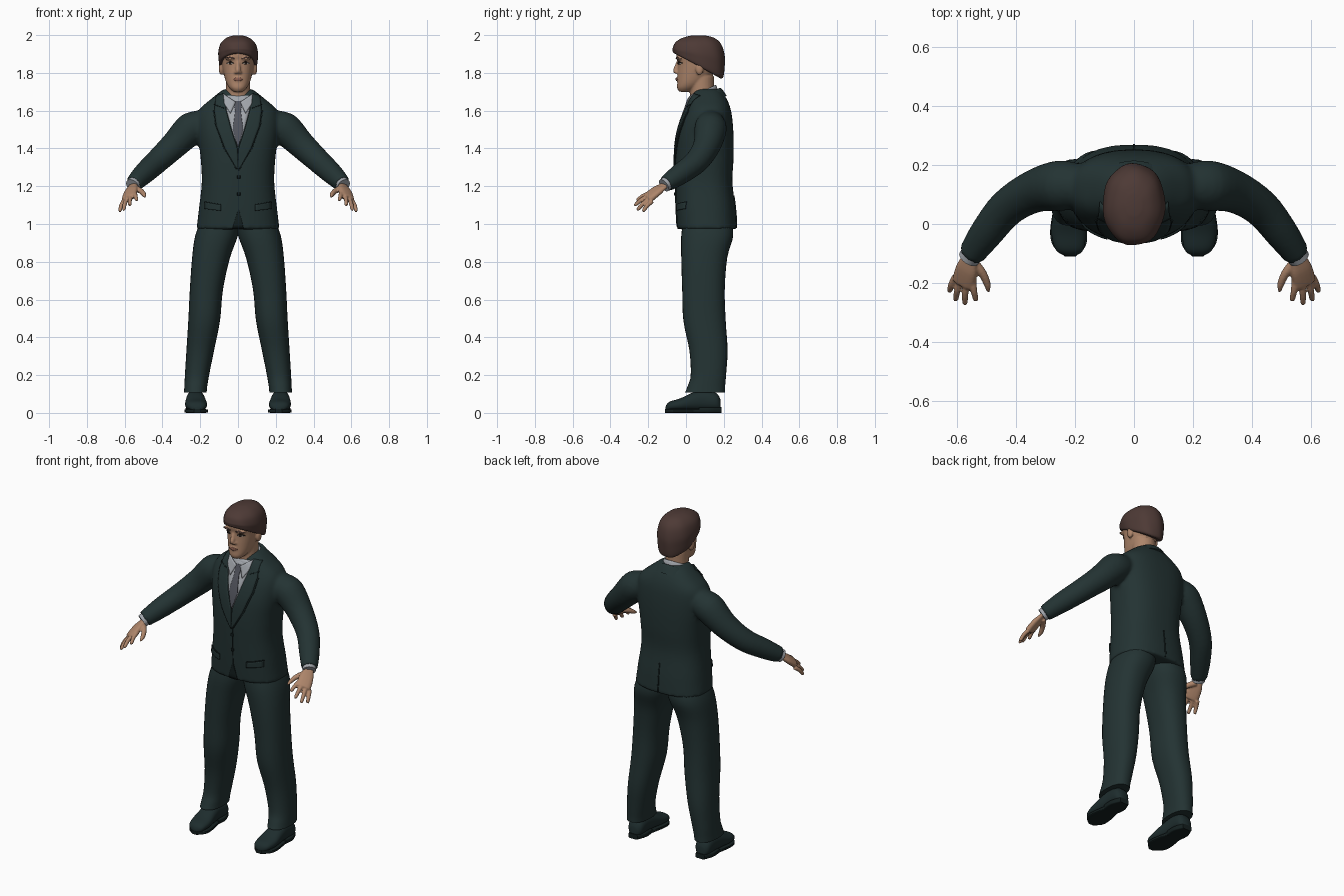
import bpy, bmesh, math
from mathutils import Vector as V
from mathutils.bvhtree import BVHTree

if "Cube" in bpy.data.objects:
    bpy.data.objects.remove(bpy.data.objects["Cube"])


def material(name, r, g, b):
    m = bpy.data.materials.new(name)
    m.use_nodes = True
    m.diffuse_color = (r, g, b, 1)
    node = next(n for n in m.node_tree.nodes if n.type == "BSDF_PRINCIPLED")
    node.inputs["Base Color"].default_value = (r, g, b, 1)
    node.inputs["Roughness"].default_value = 0.8
    return m


SUIT = material("dark green cloth", .017, .033, .033)
SEAM = material("dark seam", .007, .014, .014)
SHOE = material("shoe leather", .013, .026, .027)
SHIRT = material("grey white shirt", .36, .38, .41)
TIE = material("grey tie", .085, .09, .11)
SKIN = material("skin", .42, .235, .145)
LIPS = material("lips", .27, .12, .085)
HAIR = material("brown hair", .075, .042, .036)
EYE = material("eye white", .38, .34, .30)
IRIS = material("dark iris", .02, .013, .01)


def spline(a, b, c, d, t):
    return .5 * (2 * b + (c - a) * t + (2 * a - 5 * b + 4 * c - d) * t * t
                 + (3 * b - a - 3 * c + d) * t ** 3)


def loft(bm, rings, n=2.0, sides=28, steps=4, wave=0):
    """Skin smoothed superellipse rings, each (centre, half axis, half axis)."""
    last, loops = len(rings) - 1, []
    for k in range(last * steps + 1):
        i = min(k // steps, last - 1)
        t = k / steps - i
        four = [rings[max(0, min(last, i + j))] for j in (-1, 0, 1, 2)]
        c, u, v = (spline(*[r[q] for r in four], t) for q in range(3))
        loop = []
        for s in range(sides):
            a = 2 * math.pi * s / sides
            ca, sa = math.cos(a), math.sin(a)
            w = 1 + wave * math.sin(7 * a + .2 * k)
            x = math.copysign(abs(ca) ** (2 / n), ca) * w
            y = math.copysign(abs(sa) ** (2 / n), sa) * w
            loop.append(bm.verts.new(c + u * x + v * y))
        loops.append(loop)
    for p, q in zip(loops, loops[1:]):
        for s in range(sides):
            bm.faces.new((p[s - 1], p[s], q[s], q[s - 1]))
    bm.faces.new(loops[0])
    bm.faces.new(loops[-1])


def level(z, x0, x1, front, back, tilt=0):
    """A ring lying flat (or tilted down toward the back)."""
    return (V(((x0 + x1) / 2, (front + back) / 2, z)),
            V(((x1 - x0) / 2, 0, 0)), V((0, (back - front) / 2, -tilt)))


def upright(y, x, half, z0, z1):
    return (V((x, y, (z0 + z1) / 2)), V((half, 0, 0)), V((0, 0, (z1 - z0) / 2)))


def tube(bm, pts, radii, side=(0, 0, 1), flat=1, n=2.0, sides=16):
    pts, rings = [V(p) for p in pts], []
    for i, p in enumerate(pts):
        t = (pts[min(i + 1, len(pts) - 1)] - pts[max(i - 1, 0)]).normalized()
        u = (V(side) - t * V(side).dot(t)).normalized()
        rings.append((p, u * radii[i], t.cross(u) * radii[i] * flat))
    loft(bm, rings, n, sides)


def blob(bm, centre, size):
    made = bmesh.ops.create_uvsphere(bm, u_segments=16, v_segments=10, radius=1)
    for v in made["verts"]:
        v.co = V(centre) + V([a * b for a, b in zip(v.co, size)])


def mirror(bm):
    copy = bmesh.ops.duplicate(bm, geom=bm.verts[:] + bm.edges[:] + bm.faces[:])
    for e in copy["geom"]:
        if isinstance(e, bmesh.types.BMVert):
            e.co.x *= -1


def finish(name, bm, mat, voxel=0, smooth=0, angle=50):
    bmesh.ops.recalc_face_normals(bm, faces=bm.faces)
    ob = bpy.data.objects.new(name, bpy.data.meshes.new(name))
    bm.to_mesh(ob.data)
    bm.free()
    bpy.context.collection.objects.link(ob)
    if voxel:
        mod = ob.modifiers.new("fuse", "REMESH")
        mod.mode, mod.voxel_size = "VOXEL", voxel
        mod = ob.modifiers.new("soften", "SMOOTH")
        mod.factor, mod.iterations = .5, smooth
        bpy.context.view_layer.update()
        graph = bpy.context.evaluated_depsgraph_get()
        mesh = bpy.data.meshes.new_from_object(ob.evaluated_get(graph))
        ob.modifiers.clear()
        ob.data = mesh
    ob.data.materials.clear()
    ob.data.materials.append(mat)
    bpy.ops.object.select_all(action="DESELECT")
    ob.select_set(True)
    bpy.context.view_layer.objects.active = ob
    bpy.ops.object.shade_smooth_by_angle(angle=math.radians(angle))
    return ob


def panel(name, target, edge_a, edge_b, mat, lift=.003, back=False, both=False, cuts=6):
    """Thin plate between two (x, z) edges, laid on the target's front or back."""
    mesh = target.data
    tree = BVHTree.FromPolygons([v.co for v in mesh.vertices],
                                [p.vertices[:] for p in mesh.polygons])
    way = -1 if back else 1
    bm = bmesh.new()
    for sx in ((1, -1) if both else (1,)):
        rows, total = [], (len(edge_a) - 1) * cuts
        for k in range(total + 1):
            i = min(k // cuts, len(edge_a) - 2)
            t = k / cuts - i
            a = V(edge_a[i]).lerp(V(edge_a[i + 1]), t)
            b = V(edge_b[i]).lerp(V(edge_b[i + 1]), t)
            row, y = [], 0
            for j in range(cuts + 1):
                x, z = a.lerp(b, j / cuts)
                hit = tree.ray_cast(V((sx * x, -way, z)), V((0, way, 0)))[0]
                y = hit.y - way * lift if hit else y
                row.append(bm.verts.new((sx * x, y, z)))
            rows.append(row)
        for p, q in zip(rows, rows[1:]):
            for j in range(cuts):
                bm.faces.new((p[j], p[j + 1], q[j + 1], q[j]))
    ob = finish(name, bm, mat)
    mod = ob.modifiers.new("thickness", "SOLIDIFY")
    mod.thickness, mod.offset = .006, 0


# Jacket: sleeves and body fused into one cloth surface
bm = bmesh.new()
tube(bm, [(.17, .13, 1.54), (.25, .13, 1.505), (.34, .11, 1.415), (.43, .055, 1.33),
          (.50, -.03, 1.265), (.553, -.105, 1.213)],
     [.07, .086, .073, .064, .057, .045], sides=24)
mirror(bm)
loft(bm, [level(z, -w, w, f, b) for z, w, f, b in (
    (.972, .22, -.046, .27), (1.08, .207, -.052, .262), (1.22, .192, -.056, .246),
    (1.35, .198, -.056, .252), (1.46, .212, -.046, .252), (1.55, .217, -.022, .246),
    (1.61, .20, .003, .236), (1.66, .145, .02, .217), (1.70, .095, .04, .19),
    (1.715, .07, .055, .17))], n=2.5, sides=40)
jacket = finish("jacket", bm, SUIT, voxel=.011, smooth=3)

# Jacket front and back details
panel("shirt_front", jacket, [(-.07, 1.68), (-.06, 1.6), (-.033, 1.5), (-.002, 1.41)],
      [(.07, 1.68), (.06, 1.6), (.033, 1.5), (.002, 1.41)], SHIRT)
panel("tie", jacket, [(-.017, 1.65), (-.021, 1.63), (-.014, 1.6), (-.028, 1.5), (-.003, 1.41)],
      [(.017, 1.65), (.021, 1.63), (.014, 1.6), (.028, 1.5), (.003, 1.41)], TIE, .008)
panel("lapels", jacket, [(.078, 1.69), (.062, 1.6), (.035, 1.5), (.003, 1.4), (.0, 1.29)],
      [(.115, 1.68), (.125, 1.6), (.115, 1.52), (.07, 1.4), (.006, 1.29)],
      SUIT, .007, both=True)
panel("lapel_seams", jacket, [(.127, 1.6), (.117, 1.52), (.072, 1.4), (.007, 1.29)],
      [(.131, 1.6), (.121, 1.52), (.076, 1.4), (.011, 1.29)], SEAM, .002, both=True)
panel("lapel_notches", jacket, [(.075, 1.615), (.125, 1.635)], [(.075, 1.611), (.125, 1.629)],
      SEAM, .009, both=True)
panel("collar_points", jacket, [(.078, 1.69), (.012, 1.645)], [(.072, 1.635), (.04, 1.585)],
      SHIRT, .011, both=True)
panel("front_opening", jacket, [(.002, 1.29), (.002, 1.08), (-.03, .975)],
      [(.005, 1.29), (.005, 1.08), (.03, .975)], SEAM, .001)
panel("pocket_flaps", jacket, [(.09, 1.1), (.175, 1.115)], [(.09, 1.07), (.175, 1.08)],
      SUIT, .006, both=True)
panel("pocket_seams", jacket, [(.09, 1.104), (.175, 1.119)], [(.09, 1.1), (.175, 1.115)],
      SEAM, .004, both=True)
panel("back_vent", jacket, [(-.003, 1.15), (-.004, .98)], [(.003, 1.15), (.004, .98)],
      SEAM, .001, back=True)
for i, z in enumerate((1.25, 1.16)):
    panel(f"button_{i + 1}", jacket, [(-.004, z + .008), (-.004, z - .008)],
          [(.012, z + .008), (.012, z - .008)], SEAM, .006)

# Collars around the neck, sloping down to the front
bm = bmesh.new()
loft(bm, [level(1.655, -.085, .085, .0, .175, -.035), level(1.69, -.076, .076, .008, .163, -.038),
          level(1.70, -.069, .069, .015, .155, -.036)], sides=32)
finish("shirt_collar", bm, SHIRT)
bm = bmesh.new()
loft(bm, [level(1.63, -.125, .125, .03, .215, -.05), level(1.675, -.097, .097, .045, .19, -.04),
          level(1.685, -.082, .082, .055, .178, -.036)], sides=32)
finish("jacket_collar", bm, SUIT)

# Trousers
bm = bmesh.new()
loft(bm, [level(*r) for r in (
    (1.03, -.01, .19, -.01, .235), (.94, .0, .226, -.025, .25), (.82, .043, .243, -.025, .218),
    (.65, .08, .255, -.02, .205), (.49, .095, .263, -.014, .21), (.33, .127, .273, .018, .22),
    (.2, .153, .281, .025, .212), (.14, .163, .284, .008, .207), (.108, .166, .286, -.005, .206))],
    n=2.3, sides=32)
mirror(bm)
finish("trousers", bm, SUIT)

# Shoes: uppers, then soles with heels
bm = bmesh.new()
loft(bm, [upright(y, x, w, .012, h) for y, x, w, h in (
    (.183, .225, .025, .07), (.16, .225, .046, .105), (.09, .225, .048, .12), (.03, .224, .053, .105),
    (-.03, .222, .058, .077), (-.08, .219, .05, .062), (-.1, .217, .034, .048),
    (-.108, .216, .012, .032))], n=2.3)
mirror(bm)
finish("shoes", bm, SHOE)
bm = bmesh.new()
loft(bm, [upright(y, x, w, 0, .02) for y, x, w in (
    (.07, .224, .046), (-.02, .222, .062), (-.075, .219, .055), (-.11, .216, .018))], n=6)
loft(bm, [upright(y, .225, w, 0, .03) for y, w in ((.07, .048), (.13, .052), (.187, .03))], n=6)
mirror(bm)
finish("shoe_soles", bm, SEAM, angle=35)

# Shirt cuffs
bm = bmesh.new()
tube(bm, [(.54, -.087, 1.226), (.56, -.117, 1.204)], [.038, .037])
mirror(bm)
finish("shirt_cuffs", bm, SHIRT)

# Hands: palm, four fingers and thumb fused together
bm = bmesh.new()
tube(bm, [(.545, -.095, 1.22), (.557, -.12, 1.2), (.567, -.155, 1.175), (.577, -.197, 1.142),
          (.579, -.206, 1.136)], [.026, .029, .04, .042, .034],
     side=(.85, .15, -.5), flat=.45, n=2.5)
for base, tip in (((.546, -.185, 1.165), (.536, -.262, 1.125)),
                  ((.566, -.193, 1.15), (.574, -.274, 1.098)),
                  ((.587, -.19, 1.135), (.606, -.26, 1.073)),
                  ((.605, -.178, 1.12), (.627, -.23, 1.066))):
    a, b = V(base), V(tip)
    tube(bm, [a, a.lerp(b, .5) + V((.002, 0, .006)), a.lerp(b, .9), b],
         [.0125, .0115, .0095, .004], sides=12)
tube(bm, [(.55, -.125, 1.19), (.515, -.165, 1.175), (.497, -.205, 1.155), (.494, -.23, 1.142)],
     [.018, .015, .012, .005], sides=12)
mirror(bm)
finish("hands", bm, SKIN, voxel=.005, smooth=2)

# Head, neck, ears and nose fused together
bm = bmesh.new()
blob(bm, (.088, .072, 1.822), (.014, .022, .034))
blob(bm, (.011, -.05, 1.803), (.009, .011, .008))
blob(bm, (.04, -.033, 1.876), (.03, .02, .009))
mirror(bm)
loft(bm, [level(z, -w, w, f, b) for z, w, f, b in (
    (1.7, .024, -.036, .02), (1.72, .046, -.047, .06), (1.75, .063, -.046, .1),
    (1.80, .077, -.045, .15), (1.85, .086, -.044, .175), (1.9, .089, -.052, .185),
    (1.95, .075, -.035, .165), (1.98, .04, .0, .11))], n=2.2, sides=32)
tube(bm, [(0, .092, 1.6), (0, .085, 1.69), (0, .083, 1.78)], [.07, .064, .066],
     side=(1, 0, 0), sides=24)
tube(bm, [(0, -.038, 1.87), (0, -.047, 1.84), (0, -.055, 1.812), (0, -.053, 1.798)],
     [.008, .011, .014, .009], side=(1, 0, 0))
blob(bm, (0, -.041, 1.767), (.024, .011, .014))
head = finish("head", bm, SKIN, voxel=.0055, smooth=3)

# Painted face details
panel("eyes", head, [(.026, 1.85), (.04, 1.857), (.058, 1.851)],
      [(.026, 1.848), (.04, 1.845), (.058, 1.849)], EYE, .001, both=True)
panel("irises", head, [(.036, 1.857), (.047, 1.857)], [(.036, 1.845), (.047, 1.845)],
      IRIS, .003, both=True)
panel("eyelids", head, [(.023, 1.853), (.04, 1.862), (.061, 1.853)],
      [(.023, 1.849), (.04, 1.857), (.061, 1.849)], IRIS, .002, both=True)
panel("eyebrows", head, [(.018, 1.877), (.04, 1.885), (.066, 1.878)],
      [(.018, 1.871), (.04, 1.879), (.066, 1.875)], HAIR, .001, both=True)
panel("lips", head, [(-.026, 1.767), (-.008, 1.775), (.008, 1.775), (.026, 1.767)],
      [(-.026, 1.766), (-.008, 1.758), (.008, 1.758), (.026, 1.766)], LIPS, .001)

# Hair cap, low at the nape and high at the forehead
bm = bmesh.new()
loft(bm, [level(*r) for r in (
    (1.835, -.088, .088, -.05, .185, .066), (1.842, -.099, .099, -.066, .198, .064),
    (1.875, -.104, .104, -.071, .204, .045), (1.91, -.105, .105, -.071, .204, .022),
    (1.955, -.092, .092, -.058, .187, .006), (1.985, -.062, .062, -.02, .15, 0),
    (1.998, -.025, .025, .03, .1, 0))], n=2.1, sides=42, wave=.012)
finish("hair", bm, HAIR)
